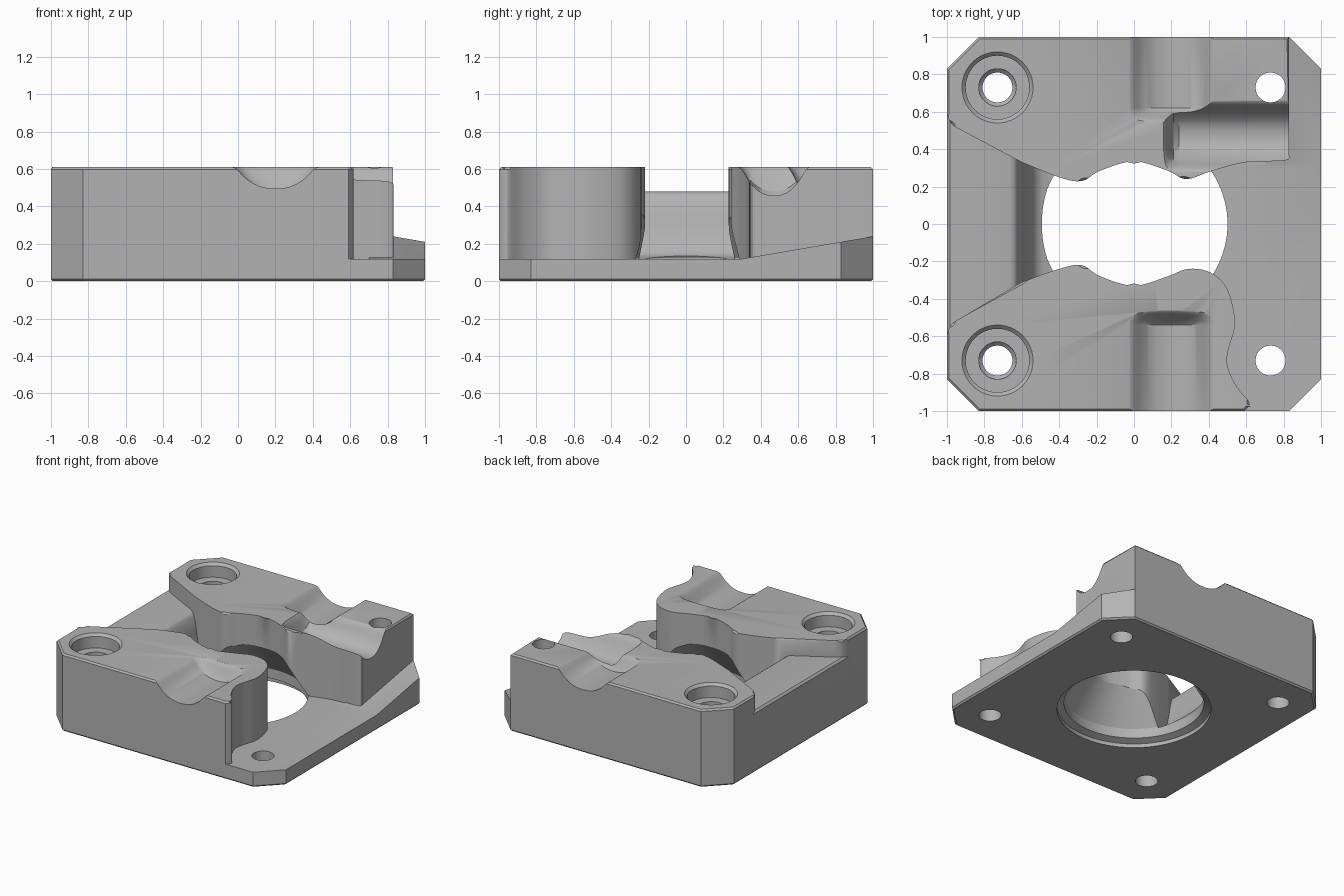
import bpy, bmesh, math
from mathutils import Vector

cube = bpy.data.objects.get("Cube")
if cube:
    bpy.data.objects.remove(cube)

TOP, FLOOR = 0.61, 0.12

grey = bpy.data.materials.new("mid_grey")
grey.use_nodes = True
grey.diffuse_color = (0.45, 0.45, 0.45, 1)
grey.node_tree.nodes["Principled BSDF"].inputs["Base Color"].default_value = grey.diffuse_color


def finish(name, bm):
    bmesh.ops.recalc_face_normals(bm, faces=bm.faces)
    mesh = bpy.data.meshes.new(name)
    bm.to_mesh(mesh)
    bm.free()
    mesh.materials.append(grey)
    obj = bpy.data.objects.new(name, mesh)
    bpy.context.collection.objects.link(obj)
    return obj


def loft(name, rings, bevel=None, width=0.012):
    """Skin equal-length rings; optionally chamfer the rim of one end."""
    bm = bmesh.new()
    rows = [[bm.verts.new(p) for p in ring] for ring in rings]
    n = len(rows[0])
    for a, b in zip(rows, rows[1:]):
        for i in range(n):
            j = (i + 1) % n
            bm.faces.new((a[i], a[j], b[j], b[i]))
    caps = {"bottom": bm.faces.new(rows[0][::-1]), "top": bm.faces.new(rows[-1])}
    if bevel:
        bmesh.ops.bevel(bm, geom=list(caps[bevel].edges), offset=width,
                        segments=1, affect='EDGES')
    return finish(name, bm)


def slab(name, outline, low, high, bevel=None):
    return loft(name, [[(x, y, z) for x, y in outline] for z in (low, high)], bevel)


def lathe(name, profile, x=0, y=0, sides=64):
    """Solid of revolution about a vertical line, profile starts and ends off-axis."""
    rings = []
    for r, z in profile:
        rings.append([(x + r * math.cos(math.tau * i / sides),
                       y + r * math.sin(math.tau * i / sides), z) for i in range(sides)])
    return loft(name, rings)


def smooth(points, steps=5):
    """Catmull-Rom curve through the points."""
    p = [Vector(q) for q in points]
    p = [2 * p[0] - p[1]] + p + [2 * p[-1] - p[-2]]
    out = []
    for a, b, c, d in zip(p, p[1:], p[2:], p[3:]):
        for i in range(steps):
            t = i / steps
            out.append((2 * b + (c - a) * t + (2 * a - 5 * b + 4 * c - d) * t ** 2
                        + (3 * b - a - 3 * c + d) * t ** 3) / 2)
    return [tuple(v) for v in out + [p[-2]]]


def combine(body, other, operation):
    mod = body.modifiers.new(operation.lower(), 'BOOLEAN')
    mod.operation, mod.solver, mod.object = operation, 'EXACT', other
    bpy.context.view_layer.objects.active = body
    bpy.ops.object.modifier_apply(modifier=mod.name)
    bpy.data.objects.remove(other)


# Base plate with cut corners
C = 0.83
plate = [(-1, -C), (-C, -1), (C, -1), (1, -C), (1, C), (C, 1), (-C, 1), (-1, C)]
body = slab("housing_body", plate, 0, FLOOR, "bottom")

# Front block: wavy inner edge and a hooked right side
front_edge = smooth([(0.61, -0.98), (0.615, -0.95), (0.55, -0.87), (0.5, -0.76),
                     (0.505, -0.67), (0.54, -0.53), (0.5, -0.35), (0.41, -0.26),
                     (0.29, -0.24), (0.18, -0.28), (0, -0.33), (-0.18, -0.28),
                     (-0.28, -0.22), (-0.4, -0.24), (-0.6, -0.31)])
front_left = smooth([(-0.94, -0.51), (-0.98, -0.54), (-1, -0.59)], 3)
front_block = slab("front_block", [(-1, -C), (-C, -1), (0.59, -1)] + front_edge + front_left,
                   0.05, TOP, "top")

# Rear block: wavy inner edge and a square right side
rear_edge = smooth([(0.83, 0.38), (0.81, 0.34), (0.6, 0.33), (0.42, 0.285), (0.28, 0.24),
                    (0.18, 0.285), (0, 0.335), (-0.18, 0.285), (-0.28, 0.23),
                    (-0.4, 0.25), (-0.6, 0.33)])
rear_left = smooth([(-0.94, 0.51), (-0.98, 0.54), (-1, 0.59)], 3)
rear_block = slab("rear_block", [(-1, C), (-C, 1), (C, 1)] + rear_edge + rear_left,
                  0.05, TOP, "top")

# Left wall with a flared foot
flare = [(-1, 0.05), (-1, 0.465), (-0.985, 0.48)] + smooth(
    [(-0.66, 0.48), (-0.63, 0.46), (-0.6, 0.39), (-0.58, 0.3), (-0.55, 0.2),
     (-0.51, 0.145), (-0.45, FLOOR)]) + [(-0.45, 0.05)]
left_wall = loft("left_wall", [[(x, y, z) for x, z in flare] for y in (-0.61, 0.61)])

# Sloping ramp at the rear right corner
ramp = [(0.7, 0.3), (1, 0.3), (1, C), (C, 1), (0.7, 1)]
rear_ramp = loft("rear_ramp", [[(x, y, 0.05) for x, y in ramp],
                               [(x, y, FLOOR + (y - 0.3) * 0.171) for x, y in ramp]])

for part in (left_wall, front_block, rear_block, rear_ramp):
    combine(body, part, 'UNION')

# Central opening: lip below, straight wall, then a narrowing cone
cutters = [lathe("centre_cutter", [(0.55, -0.1), (0.55, 0.03), (0.5, 0.05), (0.5, 0.125),
                                   (0.325, 0.38)], sides=96)]

# Screw holes: counterbored on the left, plain on the right
for y in (-0.73, 0.73):
    cutters.append(lathe("bore_cutter", [(0.08, -0.1), (0.08, 0.45), (0.1, 0.47), (0.1, 0.5),
                                         (0.17, 0.5), (0.17, 0.59), (0.2, 0.62),
                                         (0.2, 0.7)], -0.73, y, 48))
    cutters.append(lathe("hole_cutter", [(0.08, -0.1), (0.08, 0.8)], 0.73, y, 48))


def trough(name, centre, half, depth, stations, along):
    """Rounded channel with soft lips; each station is (position, depth share)."""
    shape = smooth([(-1.1, -0.03), (-1, 0), (-0.85, 0.12), (-0.62, 0.58), (-0.34, 0.9),
                    (0, 1), (0.34, 0.9), (0.62, 0.58), (0.85, 0.12), (1, 0),
                    (1.1, -0.03)], 4)
    rings = []
    for pos, share in stations:
        pts = [(centre + u * half, TOP + 0.004 - (depth + 0.004) * d * share
                + 0.004 * (1 - share)) for u, d in shape]
        pts += [(centre + half * 1.1, 0.75), (centre - half * 1.1, 0.75)]
        rings.append([(w, pos, z) if along == 'y' else (pos, w, z) for w, z in pts])
    return loft(name, rings)


# Channels in the two blocks, with sloping closed ends
cutters += [
    trough("front_channel_cutter", 0.2, 0.245, 0.115,
           [(-1.1, 1), (-0.54, 1), (-0.52, 0.85), (-0.49, 0.35), (-0.47, 0.1), (-0.45, 0)], 'y'),
    trough("rear_channel_cutter", 0.2, 0.245, 0.115,
           [(1.1, 1), (0.62, 1), (0.6, 0.85), (0.57, 0.35), (0.55, 0.1), (0.53, 0)], 'y'),
    trough("side_channel_cutter", 0.47, 0.2, 0.152,
           [(1.1, 1), (0.24, 1), (0.21, 0.85), (0.18, 0.35), (0.165, 0.1), (0.15, 0)], 'x'),
]
for cutter in cutters:
    combine(body, cutter, 'DIFFERENCE')

# Smooth the curved walls, keep the edges crisp
bpy.ops.object.select_all(action='DESELECT')
body.select_set(True)
bpy.context.view_layer.objects.active = body
bpy.ops.object.shade_smooth_by_angle(angle=math.radians(30))
